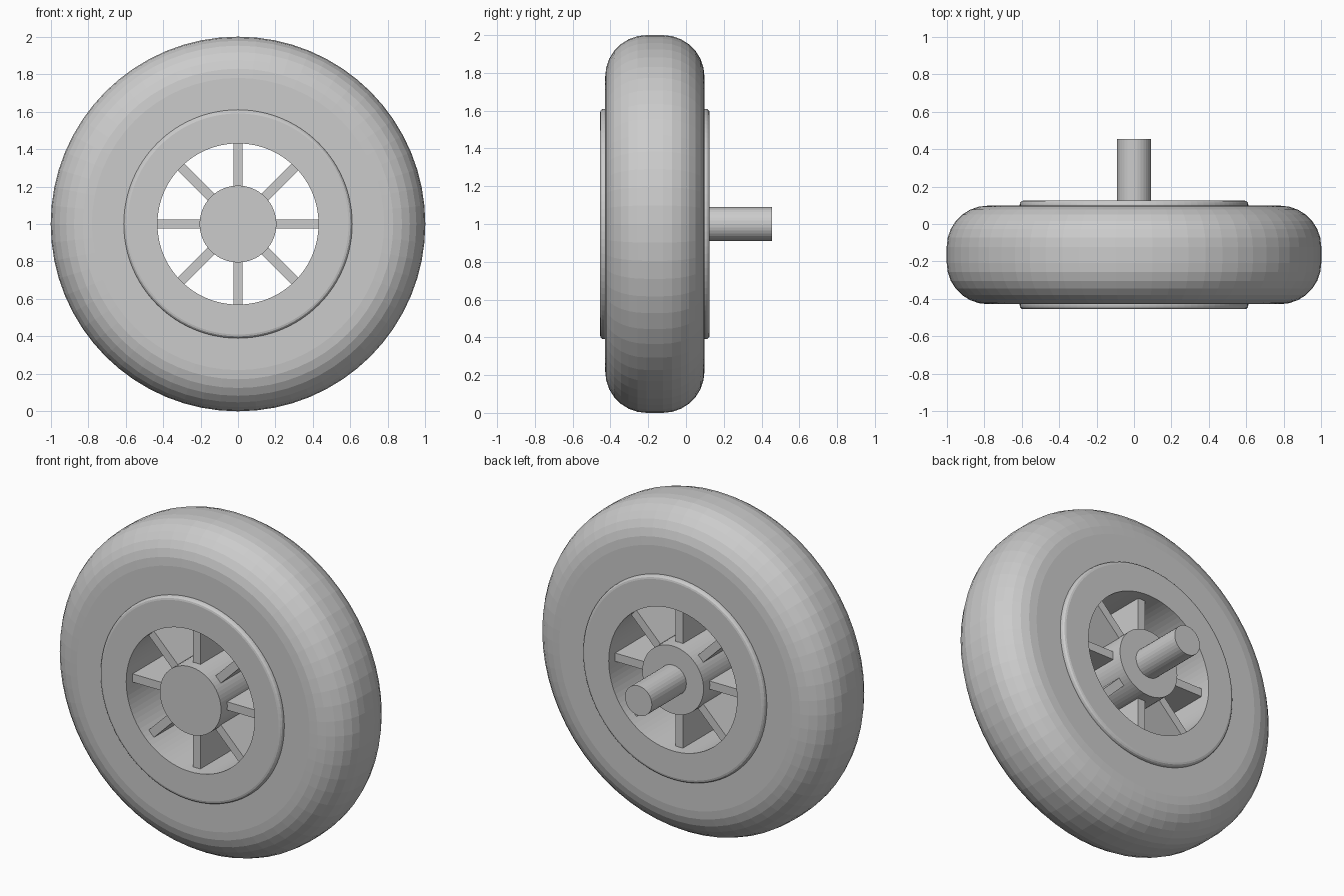
import bpy, math
from mathutils import Matrix, Vector

if "Cube" in bpy.data.objects:
    bpy.data.objects.remove(bpy.data.objects["Cube"])

grey = bpy.data.materials.new("plain_grey")
grey.use_nodes = True
colour = (0.6, 0.6, 0.6, 1)
grey.diffuse_color = colour
grey.node_tree.nodes["Principled BSDF"].inputs["Base Color"].default_value = colour

FRONT, BACK = -0.455, 0.125      # faces of rim and hub
MID = (FRONT + BACK) / 2


def add_object(name, verts, faces):
    mesh = bpy.data.meshes.new(name)
    mesh.from_pydata(verts, [], faces)
    mesh.materials.append(grey)
    obj = bpy.data.objects.new(name, mesh)
    obj.location.z = 1
    bpy.context.collection.objects.link(obj)
    return obj


def lathe(name, profile, segments, closed):
    """Spin (radius, y) points about the y axis; open profiles get end caps."""
    n = len(profile)
    verts, faces = [], []
    for s in range(segments):
        a = math.tau * s / segments
        verts += [(r * math.cos(a), y, r * math.sin(a)) for r, y in profile]
    for s in range(segments):
        p, q = s * n, (s + 1) % segments * n
        for i in range(n if closed else n - 1):
            j = (i + 1) % n
            faces.append((p + i, p + j, q + j, q + i))
    if not closed:
        faces.append([s * n for s in range(segments)])
        faces.append([s * n + n - 1 for s in reversed(range(segments))])
    return add_object(name, verts, faces)


def ring_profile(inner, outer, half_width, radius, steps):
    """Cross-section of a ring with rounded outer corners."""
    pts = [(inner, MID - half_width)]
    for side, start in ((-1, -90), (1, 0)):
        for k in range(steps + 1):
            a = math.radians(start + 90 * k / steps)
            pts.append((outer - radius + radius * math.cos(a),
                        MID + side * (half_width - radius) + radius * math.sin(a)))
    return pts + [(inner, MID + half_width)]


# Tyre and rim
lathe("tyre", ring_profile(0.55, 1.0, 0.263, 0.22, 7), 64, True)
lathe("rim", ring_profile(0.43, 0.61, 0.29, 0.02, 3), 96, True)

# Hub and axle
lathe("hub", [(0.205, FRONT), (0.205, BACK)], 64, False)
lathe("axle", [(0.09, BACK - 0.05), (0.09, 0.455)], 32, False)

# Eight flat spokes, recessed from both faces of the rim
for k in range(8):
    turn = Matrix.Rotation(math.tau * k / 8, 3, "Y")
    corners = [turn @ Vector((x, MID + y, z))
               for x in (0.19, 0.435) for y in (-0.23, 0.23) for z in (-0.025, 0.025)]
    add_object(f"spoke_{k + 1}", corners,
               [(0, 1, 3, 2), (4, 6, 7, 5), (0, 4, 5, 1),
                (2, 3, 7, 6), (0, 2, 6, 4), (1, 5, 7, 3)])

# Consistent outward normals, with smooth shading on the round metal parts
import bmesh
for obj in bpy.context.collection.objects:
    if obj.type != "MESH" or grey.name not in obj.data.materials:
        continue
    bm = bmesh.new()
    bm.from_mesh(obj.data)
    bmesh.ops.recalc_face_normals(bm, faces=bm.faces)
    bm.to_mesh(obj.data)
    bm.free()
